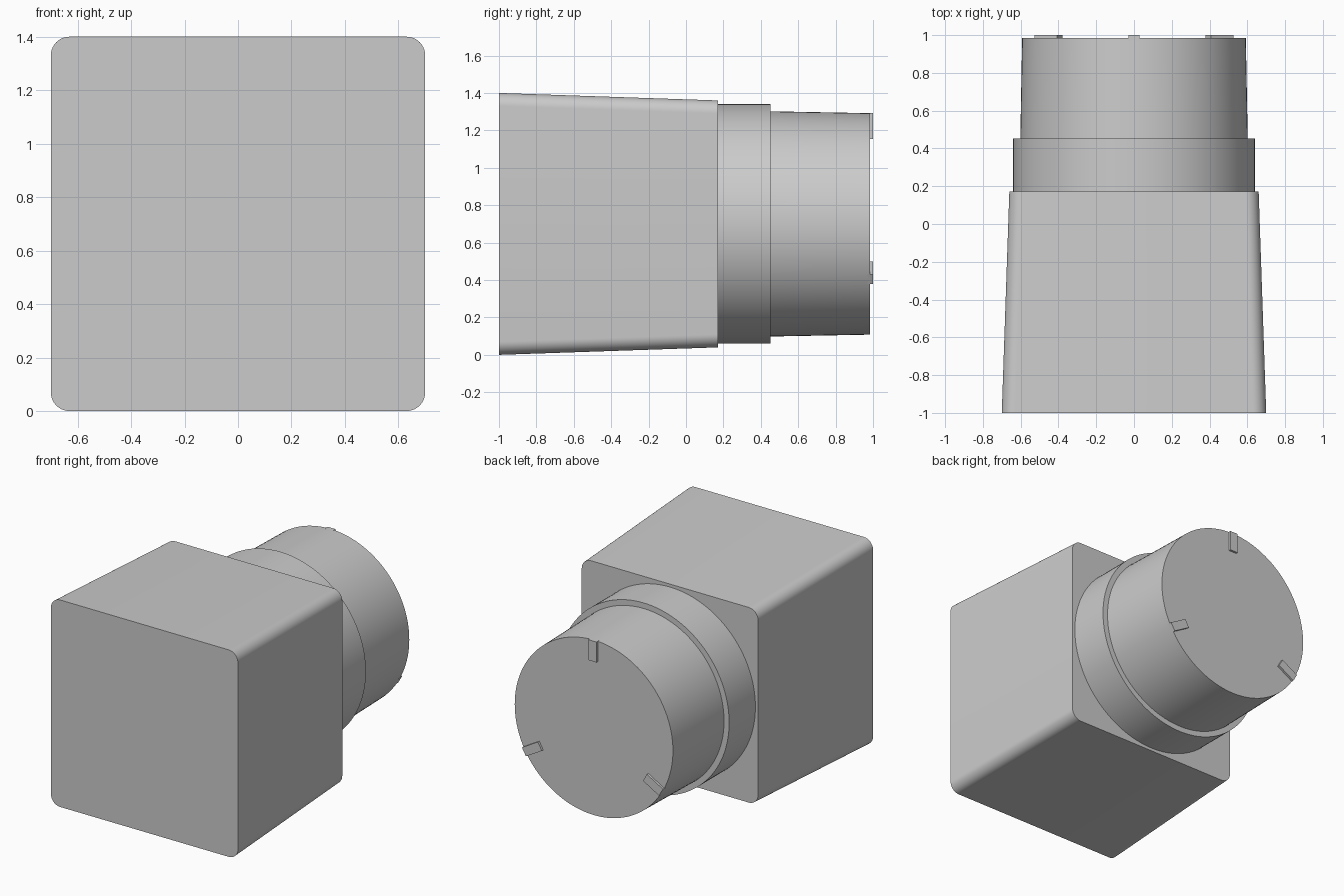
import bpy, bmesh, math
from mathutils import Matrix, Vector

cube = bpy.data.objects.get("Cube")
if cube:
    bpy.data.objects.remove(cube, do_unlink=True)

GREY = (0.6, 0.6, 0.6, 1.0)
CENTRE_Z = 0.70

mat = bpy.data.materials.new("plain grey")
mat.use_nodes = True
mat.diffuse_color = GREY
mat.node_tree.nodes["Principled BSDF"].inputs["Base Color"].default_value = GREY


def finish(bm, name):
    """Turn a bmesh into a smooth-shaded object with sharp edges kept."""
    bmesh.ops.recalc_face_normals(bm, faces=bm.faces)
    mesh = bpy.data.meshes.new(name)
    bm.to_mesh(mesh)
    bm.free()
    obj = bpy.data.objects.new(name, mesh)
    bpy.context.collection.objects.link(obj)
    mesh.materials.append(mat)
    bpy.ops.object.select_all(action="DESELECT")
    obj.select_set(True)
    bpy.context.view_layer.objects.active = obj
    bpy.ops.object.shade_smooth_by_angle(angle=math.radians(30))
    return obj


def rounded_square(half, radius, steps=10):
    points = []
    for quarter in range(4):
        start = quarter * math.pi / 2
        mid = start + math.pi / 4
        corner = Vector((math.cos(mid), math.sin(mid))) * (half - radius) * math.sqrt(2)
        for i in range(steps + 1):
            a = start + i / steps * math.pi / 2
            points.append(corner + Vector((math.cos(a), math.sin(a))) * radius)
    return points


def circle(radius, sides=128):
    return [Vector((math.cos(i * math.tau / sides), math.sin(i * math.tau / sides))) * radius
            for i in range(sides)]


def loft(name, sections):
    """Skin matching outlines placed along y, with capped ends."""
    bm = bmesh.new()
    rings = [[bm.verts.new((p.x, y, CENTRE_Z + p.y)) for p in outline]
             for y, outline in sections]
    for a, b in zip(rings, rings[1:]):
        for i in range(len(a)):
            j = (i + 1) % len(a)
            bm.faces.new((a[i], a[j], b[j], b[i]))
    bm.faces.new(rings[0])
    bm.faces.new(rings[-1])
    return finish(bm, name)


# Tapered square body with rounded long edges
loft("body", [(-1.0, rounded_square(0.70, 0.07)),
              (0.172, rounded_square(0.66, 0.07))])

# Round collar and slightly tapered barrel behind it
loft("collar", [(0.172, circle(0.64)), (0.453, circle(0.64))])
loft("barrel", [(0.453, circle(0.602)), (0.985, circle(0.592))])

# Three radial tabs on the rear face
for number in range(3):
    bm = bmesh.new()
    bmesh.ops.create_cube(bm, size=1)
    place = (Matrix.Translation((0, 0.985, CENTRE_Z))
             @ Matrix.Rotation(number * math.tau / 3, 4, "Y")
             @ Matrix.Translation((0, 0, 0.523))
             @ Matrix.Diagonal((0.06, 0.03, 0.138, 1)))
    bm.transform(place)
    finish(bm, f"rear_tab_{number + 1}")
